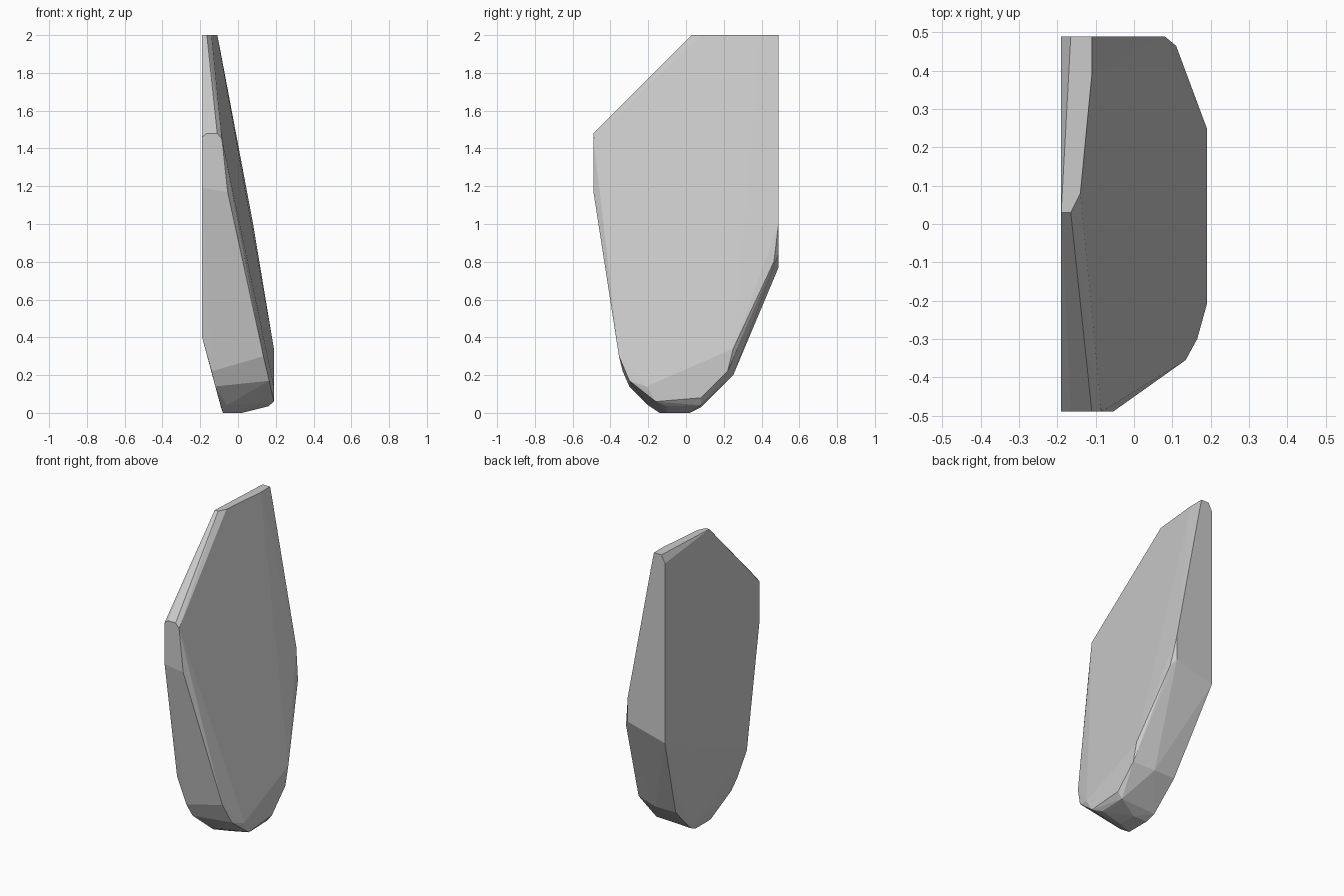
import bpy, bmesh

# Corners of the faceted, one-side-flat stone slab, level by level
top_ridge = [(-.19, .03, 2), (-.165, .03, 2), (-.14, .08, 2),
             (-.11, .39, 2), (-.11, .49, 2), (-.165, .49, 2), (-.19, .49, 1.95)]
front_edge = [(-.19, -.49, 1.46), (-.165, -.49, 1.48), (-.11, -.49, 1.48),
              (-.085, -.49, 1.45), (-.055, -.49, 1.17), (-.19, -.49, 1.19)]
back_edge = [(-.09, .49, 1.9), (.08, .49, 1.0), (.11, .465, .8),
             (.08, .49, .84), (-.19, .49, .77)]
belly = [(.19, .25, .34), (.19, -.21, .14), (.165, -.3, .17),
         (.135, -.355, .3), (-.19, -.36, .4), (-.14, -.335, .22)]
base = [(.19, -.16, .06), (.19, .08, .08), (.19, .22, .22), (-.12, -.3, .14),
        (-.1, .25, .2), (.05, .25, .2), (-.06, -.2, .04), (.16, -.1, .035),
        (.16, .08, .04), (-.09, .08, .03),
        (-.08, -.14, 0), (-.08, .02, 0), (.02, -.1, 0), (.02, .02, 0)]

# Wrap the corners in a convex shell
bm = bmesh.new()
for co in top_ridge + front_edge + back_edge + belly + base:
    bm.verts.new(co)
hull = bmesh.ops.convex_hull(bm, input=bm.verts)
loose = [v for v in bm.verts if not v.link_faces]
bmesh.ops.delete(bm, geom=loose, context='VERTS')
bmesh.ops.dissolve_limit(bm, angle_limit=.015, verts=bm.verts, edges=bm.edges)
bmesh.ops.recalc_face_normals(bm, faces=bm.faces)

mesh = bpy.data.meshes.new("stone_slab")
bm.to_mesh(mesh)
bm.free()
slab = bpy.data.objects.new("stone_slab", mesh)
bpy.context.collection.objects.link(slab)
